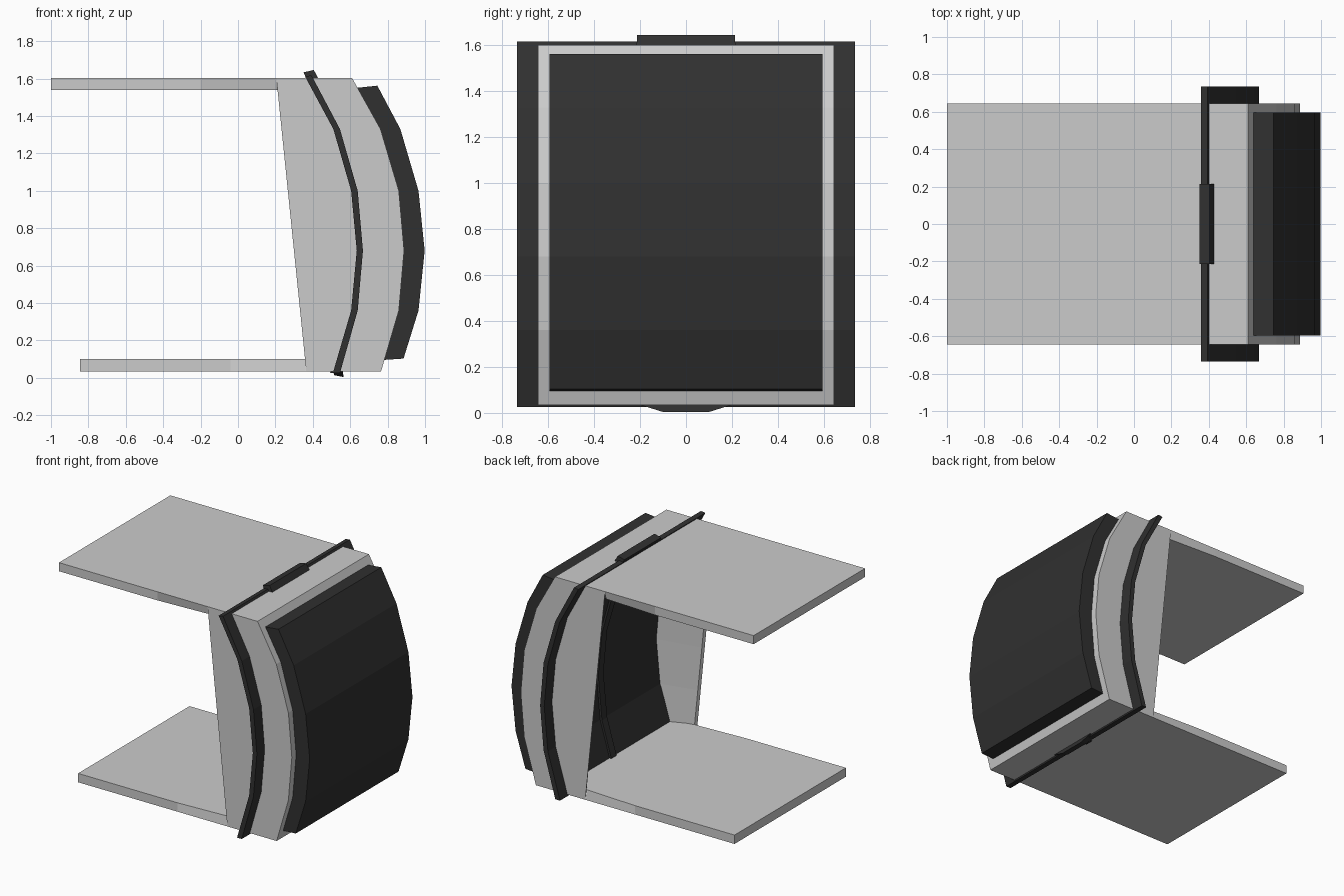
import bpy, bmesh

if "Cube" in bpy.data.objects:
    bpy.data.objects.remove(bpy.data.objects["Cube"])

def material(name, c):
    m = bpy.data.materials.new(name)
    m.diffuse_color = (*c, 1)
    m.use_nodes = True
    m.node_tree.nodes["Principled BSDF"].inputs["Base Color"].default_value = m.diffuse_color
    return m

GREY = material("light grey", (0.60, 0.60, 0.60))
DARK = material("charcoal", (0.03, 0.03, 0.03))

def finish(name, bm, mat):
    bmesh.ops.recalc_face_normals(bm, faces=bm.faces)
    me = bpy.data.meshes.new(name)
    bm.to_mesh(me)
    bm.free()
    me.materials.append(mat)
    ob = bpy.data.objects.new(name, me)
    bpy.context.collection.objects.link(ob)
    return ob

def loft(name, rings, mat):
    """Skin a list of equal-length closed rings and cap both ends."""
    bm = bmesh.new()
    rows = [[bm.verts.new(p) for p in r] for r in rings]
    n = len(rows[0])
    for a, b in zip(rows, rows[1:]):
        for i in range(n):
            j = (i + 1) % n
            bm.faces.new((a[i], a[j], b[j], b[i]))
    bm.faces.new(rows[0])
    bm.faces.new(rows[-1])
    return finish(name, bm, mat)

def extrude_y(name, profile, w, mat):
    return loft(name, [[(x, y, z) for x, z in profile] for y in (-w, w)], mat)

def strip(a, b):
    return a + b[::-1]

W = 0.645
Z = (0.035, 0.36, 0.68, 1.0, 1.33, 1.603)
BACK = (0.765, 0.86, 0.888, 0.86, 0.762, 0.61)     # outer back curve
MID = (0.535, 0.62, 0.65, 0.62, 0.525, 0.395)      # curve of the inner plate

def lip(z):
    # slanted front edge of the side walls
    return 0.365 - 0.16 * (z - 0.035) / 1.568

# Shell: curved back with side walls flaring to the open front
rings = []
for z, xo, xi in zip(Z, BACK, MID):
    l = lip(z)
    rings.append([(l, W, z), (xo, W, z), (xo, -W, z), (l, -W, z),
                  (l + 0.01, -0.625, z), (xi, -0.56, z),
                  (xi, 0.56, z), (l + 0.01, 0.625, z)])
loft("shell", rings, GREY)

# Top and bottom plates; the inner edge is drawn in slightly near the shell
def plate(name, x0, x1, x2, z_out, z_in):
    def ring(x, inset):
        return [(x, -W, z_out), (x, W, z_out), (x, W - inset, z_in), (x, inset - W, z_in)]
    loft(name, [ring(x0, 0), ring(x1, 0), ring(x2, 0.02), ring(x2 + 0.2, 0.06)], GREY)

plate("top_plate", -1.0, -0.2, 0.205, 1.603, 1.54)
plate("bottom_plate", -0.845, -0.04, 0.36, 0.035, 0.1)

# Curved dark plate running through the shell and standing proud of its sides
front = [(0.507, 0.025), (0.605, 0.36), (0.635, 0.68), (0.605, 1.0), (0.51, 1.33), (0.358, 1.612)]
rear = [(0.545, 0.025), (0.64, 0.36), (0.668, 0.68), (0.64, 1.0), (0.545, 1.33), (0.393, 1.617)]
extrude_y("inner_plate", strip(front, rear), 0.735, DARK)

# Tapered tabs on the top and bottom edges of the inner plate
def tab(name, base, tip, w_base, w_tip):
    loft(name, [[(base[0], -w_base, base[2]), (base[1], -w_base, base[3]),
                 (base[1], w_base, base[3]), (base[0], w_base, base[2])],
                [(tip[0], -w_tip, tip[2]), (tip[1], -w_tip, tip[3]),
                 (tip[1], w_tip, tip[3]), (tip[0], w_tip, tip[2])]], DARK)

tab("top_tab", (0.37, 0.43, 1.59, 1.60), (0.35, 0.405, 1.633, 1.646), 0.215, 0.213)
tab("bottom_tab", (0.508, 0.56, 0.04, 0.035), (0.514, 0.565, 0.014, 0.004), 0.2, 0.1)

# Thick padded panel on the curved back
pad_out = [(0.885, 0.103), (0.965, 0.36), (0.998, 0.68), (0.965, 1.0), (0.868, 1.33), (0.745, 1.562)]
pad_in = [(0.765, 0.095), (0.84, 0.36), (0.87, 0.68), (0.84, 1.0), (0.74, 1.33), (0.61, 1.548)]
extrude_y("back_pad", strip(pad_in, pad_out), 0.595, DARK)

# Slim upright rib on the inside of the inner plate
rib_front = [(x - 0.015, z) for x, z in front]
rib = extrude_y("inner_rib", strip(rib_front[:-1] + [(0.40, 1.52)], front[:-1] + [(0.415, 1.52)]), 0.03, DARK)
rib.location.y = 0.1
